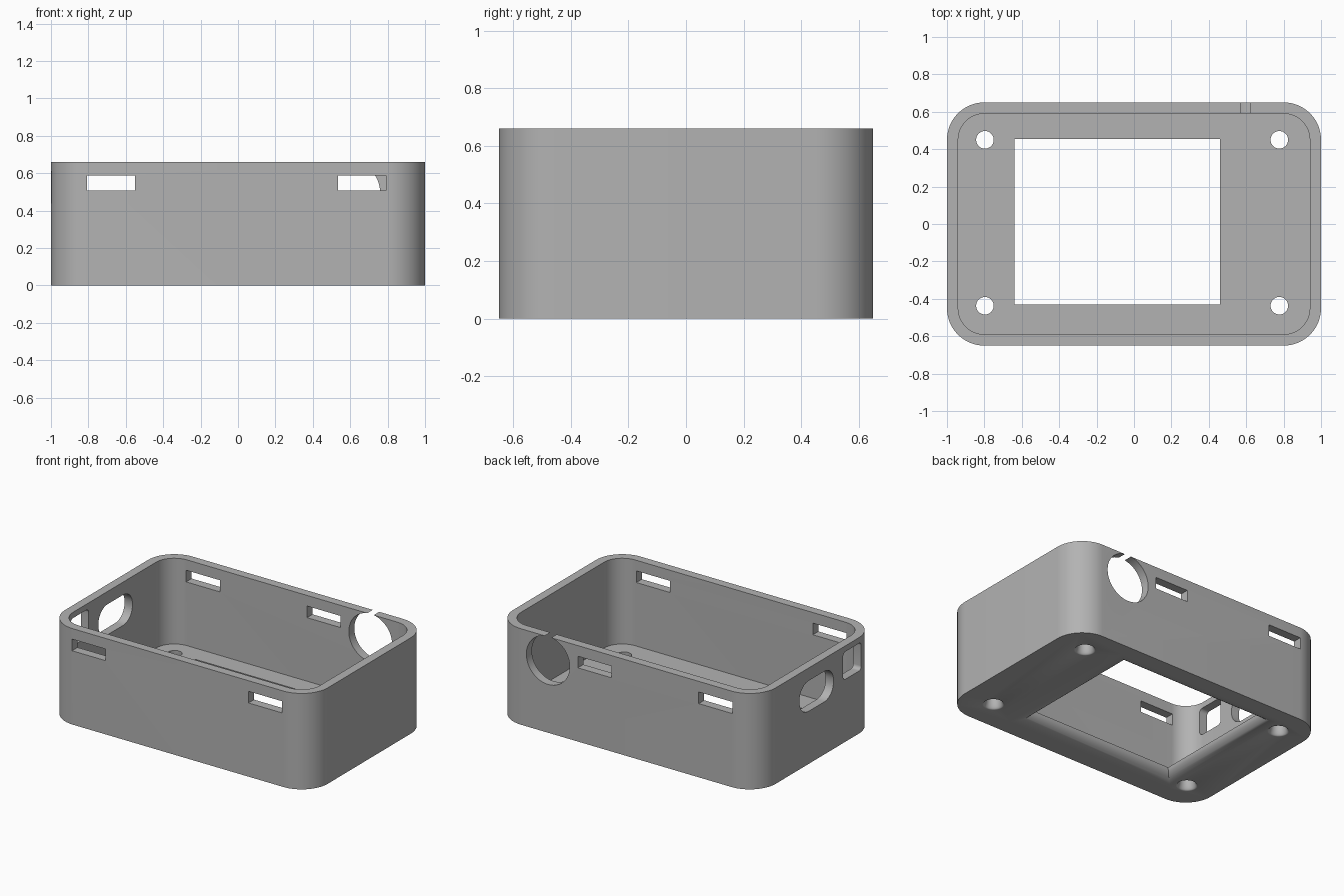
import bpy, bmesh, math

WALL, FLOOR, HEIGHT = 0.06, 0.07, 0.66


def outline(cx, cy, hx, hy, r=0.0, steps=0):
    """Rectangle with rounded corners, as 2D points."""
    pts = []
    for i, (sx, sy) in enumerate(((1, 1), (-1, 1), (-1, -1), (1, -1))):
        for k in range(steps + 1):
            a = math.pi / 2 * (i + (k / steps if steps else 0))
            pts.append((cx + sx * (hx - r) + r * math.cos(a) * (steps > 0),
                        cy + sy * (hy - r) + r * math.sin(a) * (steps > 0)))
    return pts


def circle(cx, cy, r, steps=48):
    return [(cx + r * math.cos(math.tau * k / steps),
             cy + r * math.sin(math.tau * k / steps)) for k in range(steps)]


def loft(name, layers, axis="z"):
    """Solid through (2D outline, distance) layers along an axis."""
    place = {"x": lambda u, v, d: (d, u, v),
             "y": lambda u, v, d: (u, d, v),
             "z": lambda u, v, d: (u, v, d)}[axis]
    bm = bmesh.new()
    rings = [[bm.verts.new(place(u, v, d)) for u, v in pts] for pts, d in layers]
    for low, high in zip(rings, rings[1:]):
        for i in range(len(low)):
            j = (i + 1) % len(low)
            bm.faces.new((low[i], low[j], high[j], high[i]))
    bm.faces.new(rings[0])
    bm.faces.new(rings[-1])
    bmesh.ops.recalc_face_normals(bm, faces=bm.faces)
    mesh = bpy.data.meshes.new(name)
    bm.to_mesh(mesh)
    bm.free()
    obj = bpy.data.objects.new(name, mesh)
    bpy.context.scene.collection.objects.link(obj)
    return obj


def prism(name, pts, start, end, axis="z"):
    return loft(name, [(pts, start), (pts, end)], axis)


def flared(name, shape, flare, depth):
    """Floor cutter that widens towards the underside along a rounded lip."""
    layers = [(shape(flare), -0.1)]
    for k in range(9):
        a = math.pi / 2 * k / 8
        layers.append((shape(flare * (1 - math.sin(a))), depth * (1 - math.cos(a))))
    return loft(name, layers + [(shape(0), 0.2)])


if "Cube" in bpy.data.objects:
    bpy.data.objects.remove(bpy.data.objects["Cube"], do_unlink=True)

grey = bpy.data.materials.new("plain grey")
grey.use_nodes = True
color = (0.45, 0.45, 0.45, 1)
grey.diffuse_color = color
grey.node_tree.nodes["Principled BSDF"].inputs["Base Color"].default_value = color

# Open box with rounded corners
case = prism("case_shell", outline(0, 0, 1, 0.65, 0.2, 16), 0, HEIGHT)
case.data.materials.append(grey)
cutters = [prism("cavity", outline(0, 0, 1 - WALL, 0.65 - WALL, 0.14, 16), FLOOR, 1)]

# Window and screw holes in the floor
cutters.append(flared("floor_window",
                      lambda f: outline(-0.09, 0.012, 0.55 + f, 0.443 + f), 0.1, FLOOR))
for x in (-0.797, 0.777):
    for y in (-0.437, 0.45):
        cutters.append(flared("screw_hole",
                              lambda f, x=x, y=y: circle(x, y, 0.047 + f, 32), 0.022, FLOOR))

# Clip slots in the front and back walls
for x, y in ((-0.68, -0.65), (0.663, -0.65), (-0.68, 0.65), (0.24, 0.65)):
    cutters.append(prism("clip_slot", outline(x, 0.547, 0.128, 0.04), y - 0.1, y + 0.1, "y"))

# Round cable hole in the back wall, open to the rim
cutters.append(prism("cable_hole", circle(0.595, 0.497, 0.165), 0.5, 0.75, "y"))
cutters.append(prism("rim_gap", outline(0.595, 0.65, 0.02, 0.05), 0.5, 0.75, "y"))

# Oblong and square ports in the side wall
cutters.append(prism("oblong_port", outline(0.01, 0.467, 0.185, 0.105, 0.1, 12), -1.1, -0.85, "x"))
cutters.append(prism("square_port", outline(-0.38, 0.525, 0.1, 0.095, 0.025, 6), -1.1, -0.85, "x"))

# Cut everything out of the shell
for cutter in cutters:
    cutter.hide_render = True
    cut = case.modifiers.new(cutter.name, "BOOLEAN")
    cut.operation, cut.solver, cut.object = "DIFFERENCE", "EXACT", cutter

graph = bpy.context.evaluated_depsgraph_get()
finished = bpy.data.meshes.new_from_object(case.evaluated_get(graph))
case.modifiers.clear()
case.data = finished
for cutter in cutters:
    bpy.data.objects.remove(cutter, do_unlink=True)

finished.materials.clear()
finished.materials.append(grey)
finished.polygons.foreach_set("material_index", [0] * len(finished.polygons))

bpy.ops.object.select_all(action="DESELECT")
case.select_set(True)
bpy.context.view_layer.objects.active = case
bpy.ops.object.shade_smooth_by_angle(angle=math.radians(30))
